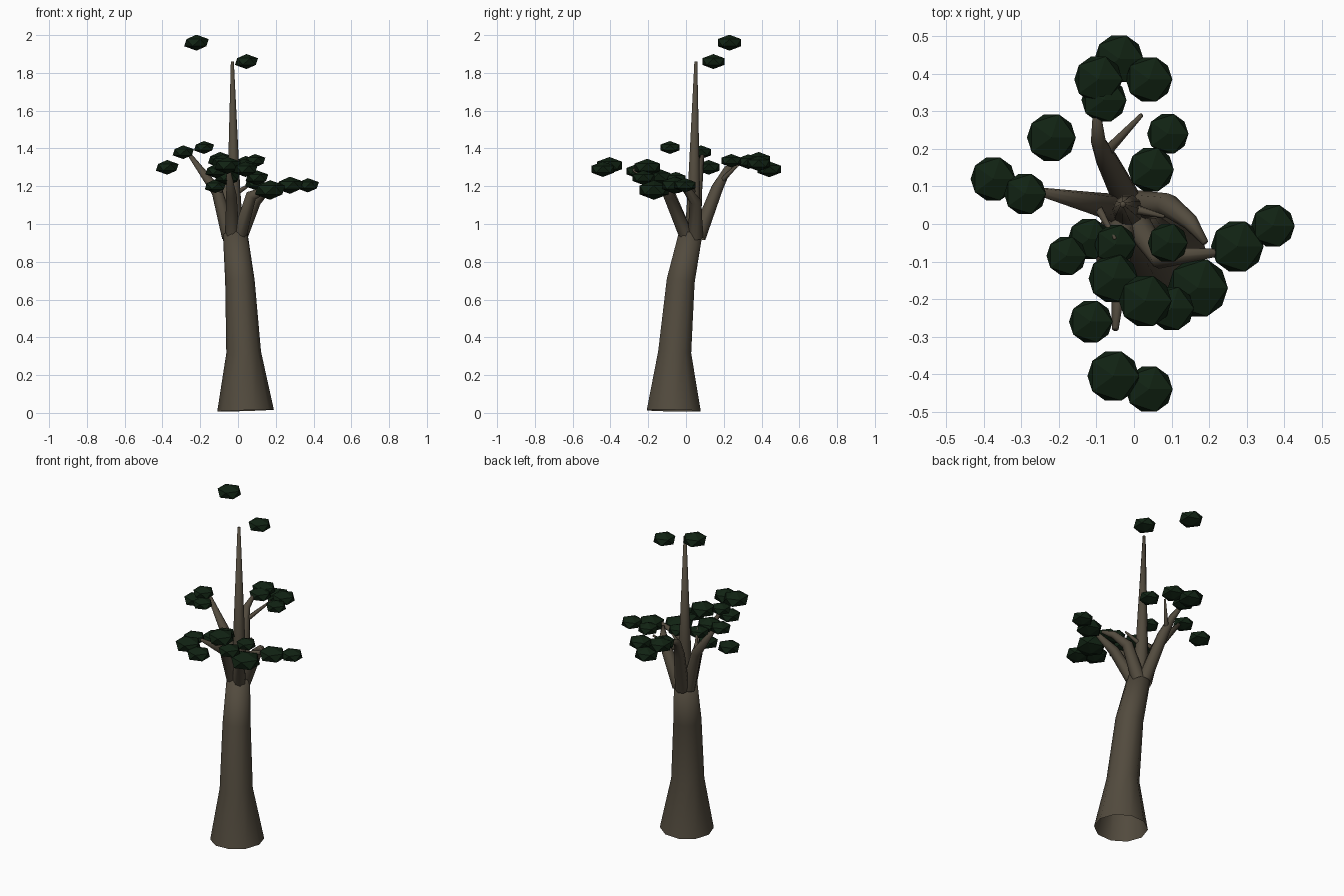
import bpy, bmesh, math
from mathutils import Vector, Matrix


def material(name, rgb):
    m = bpy.data.materials.new(name)
    m.diffuse_color = (*rgb, 1)
    return m


BARK = material("brown bark", (0.085, 0.070, 0.048))
LEAF = material("dark green leaf", (0.0055, 0.0165, 0.0065))


def finish(bm, name, mat, smooth):
    me = bpy.data.meshes.new(name)
    bm.to_mesh(me)
    bm.free()
    me.materials.append(mat)
    for p in me.polygons:
        p.use_smooth = smooth
    ob = bpy.data.objects.new(name, me)
    bpy.context.collection.objects.link(ob)
    return ob


def limb(name, path, sides=10, cap=True):
    """Tapered tube through (x, y, z, radius) points, rings square to the path."""
    bm = bmesh.new()
    pts = [Vector(p[:3]) for p in path]
    rings = []
    for i, p in enumerate(pts):
        d = (pts[min(i + 1, len(pts) - 1)] - pts[max(i - 1, 0)]).normalized()
        q = Vector((0, 0, 1)).rotation_difference(d)
        rings.append([bm.verts.new(p + q @ Vector((
            path[i][3] * math.cos(math.tau * k / sides),
            path[i][3] * math.sin(math.tau * k / sides), 0)))
            for k in range(sides)])
    for a, b in zip(rings, rings[1:]):
        for k in range(sides):
            n = (k + 1) % sides
            bm.faces.new((a[k], a[n], b[n], b[k]))
    if cap:
        bm.faces.new(rings[-1])
    return finish(bm, name, BARK, True)


# Trunk, open underneath
limb("trunk", [(0.04, -0.065, 0.012, 0.15), (0.03, -0.06, 0.32, 0.092),
               (0.01, -0.028, 0.70, 0.078), (-0.015, 0.025, 0.95, 0.065)])

# Central leader and main branches
limb("leader", [(-0.015, 0.035, 0.92, 0.045), (-0.022, 0.042, 1.2, 0.033),
                (-0.03, 0.052, 1.86, 0.008)])
limb("back_branch", [(-0.02, 0.065, 0.93, 0.04), (-0.07, 0.165, 1.19, 0.031),
                     (-0.095, 0.22, 1.29, 0.02), (-0.10, 0.31, 1.34, 0.009)], 8)
limb("left_branch", [(-0.045, 0.04, 0.93, 0.04), (-0.11, 0.055, 1.17, 0.03),
                     (-0.27, 0.09, 1.385, 0.009)], 8)
limb("right_branch", [(0.01, 0.05, 0.93, 0.04), (0.09, 0.05, 1.12, 0.032),
                      (0.15, 0.005, 1.18, 0.022), (0.19, -0.05, 1.21, 0.009)], 8)
limb("front_branch", [(-0.03, 0.005, 0.93, 0.038), (-0.035, -0.08, 1.15, 0.028),
                      (-0.05, -0.28, 1.29, 0.009)], 8)
limb("front_right_branch", [(0.005, 0.005, 0.93, 0.038), (0.07, -0.09, 1.15, 0.03),
                            (0.24, -0.075, 1.22, 0.008)], 8)

# Small twigs
limb("back_twig", [(-0.075, 0.19, 1.23, 0.015), (0.02, 0.29, 1.33, 0.006)], 6)
limb("left_twig", [(-0.10, 0.05, 1.16, 0.013), (-0.05, -0.04, 1.27, 0.005)], 6)
limb("side_twig", [(0.0, 0.04, 1.17, 0.014), (0.08, 0.02, 1.22, 0.005)], 6)

# Leaf clumps: x, y, z, radius seen from above
clumps = [
    (-0.22, 0.23, 1.96, 0.065), (0.045, 0.145, 1.86, 0.061),
    (-0.375, 0.12, 1.30, 0.06), (-0.29, 0.08, 1.38, 0.056),
    (-0.18, -0.085, 1.405, 0.053), (-0.04, 0.44, 1.29, 0.065),
    (-0.095, 0.385, 1.34, 0.064), (0.04, 0.385, 1.32, 0.062),
    (-0.08, 0.33, 1.33, 0.06), (0.09, 0.24, 1.335, 0.055),
    (-0.12, -0.04, 1.20, 0.056), (-0.05, -0.055, 1.24, 0.055),
    (0.09, -0.05, 1.215, 0.053), (0.275, -0.06, 1.205, 0.07),
    (0.37, -0.005, 1.205, 0.058), (-0.055, -0.145, 1.25, 0.066),
    (0.03, -0.205, 1.30, 0.07), (0.17, -0.17, 1.18, 0.08),
    (0.10, -0.225, 1.245, 0.06), (-0.115, -0.26, 1.28, 0.058),
    (-0.055, -0.405, 1.31, 0.069), (0.04, -0.44, 1.29, 0.063),
]
for i, (x, y, z, r) in enumerate(clumps):
    bm = bmesh.new()
    bmesh.ops.create_icosphere(
        bm, subdivisions=1, radius=r / 0.894,
        matrix=Matrix.Translation((x, y, z)) @ Matrix.Diagonal((1, 1, 0.58, 1)))
    finish(bm, f"leaf_clump_{i + 1}", LEAF, False)
